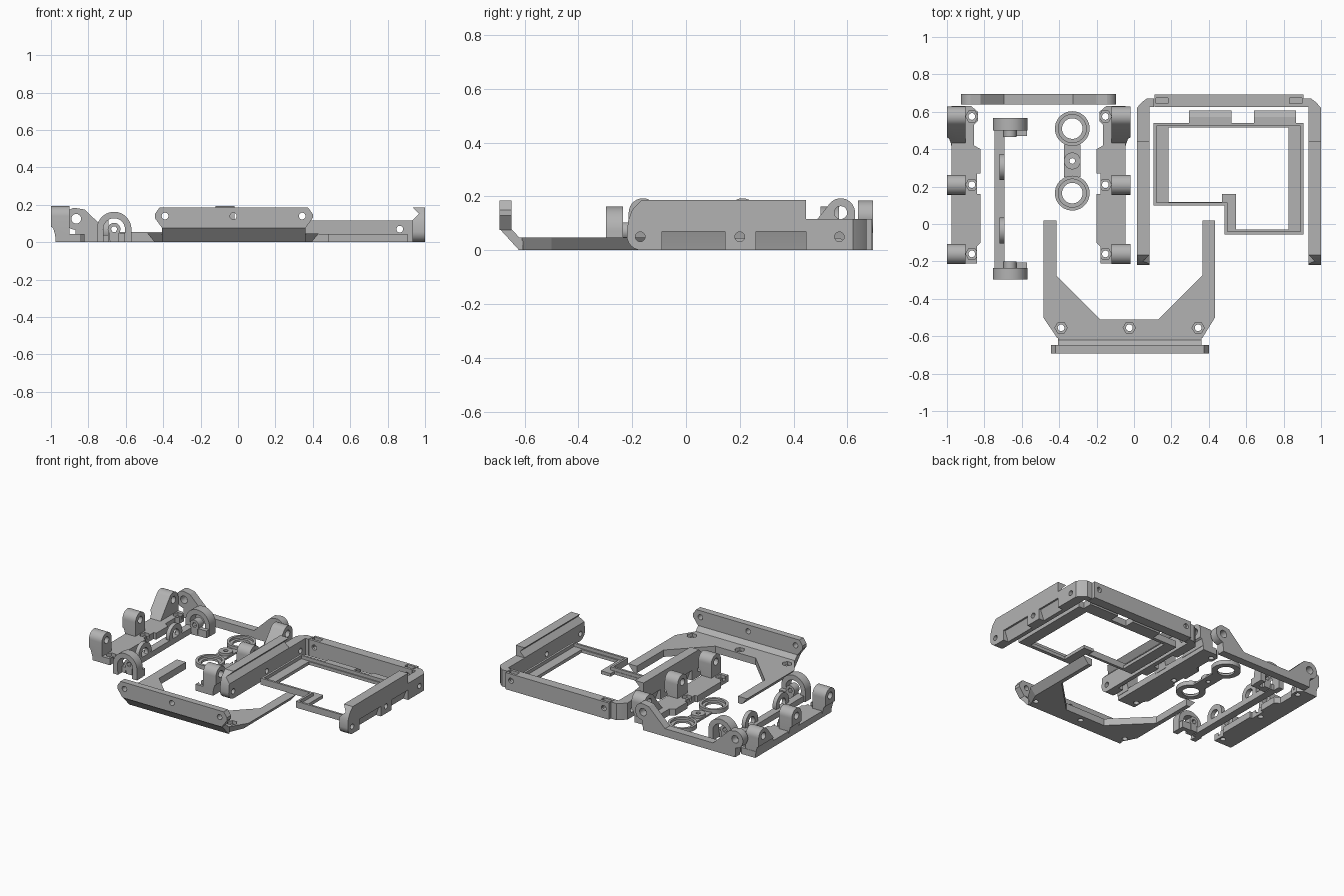
import bpy, bmesh, math
from mathutils import Vector

if "Cube" in bpy.data.objects:
    bpy.data.objects.remove(bpy.data.objects["Cube"])

grey = bpy.data.materials.new("plain grey")
grey.diffuse_color = (0.45, 0.45, 0.45, 1)
grey.use_nodes = True
grey.node_tree.nodes["Principled BSDF"].inputs["Base Color"].default_value = grey.diffuse_color


def place(axis, u, v, w):
    return {'x': (w, u, v), 'y': (u, w, v), 'z': (u, v, w)}[axis]


def prism(name, pts, axis, a, b, pts_b=None):
    """Extrude an outline along an axis; pts_b gives a different far outline."""
    bm = bmesh.new()
    lo = [bm.verts.new(place(axis, u, v, a)) for u, v in pts]
    hi = [bm.verts.new(place(axis, u, v, b)) for u, v in (pts_b or pts)]
    n = len(lo)
    bm.faces.new(lo)
    bm.faces.new(hi)
    for i in range(n):
        j = (i + 1) % n
        bm.faces.new((lo[i], lo[j], hi[j], hi[i]))
    bmesh.ops.recalc_face_normals(bm, faces=bm.faces)
    me = bpy.data.meshes.new(name)
    bm.to_mesh(me)
    bm.free()
    me.materials.append(grey)
    ob = bpy.data.objects.new(name, me)
    bpy.context.collection.objects.link(ob)
    return ob


def rect(u0, u1, v0, v1):
    return [(u0, v0), (u1, v0), (u1, v1), (u0, v1)]


def box(name, x0, x1, y0, y1, z0, z1):
    return prism(name, rect(x0, x1, y0, y1), 'z', z0, z1)


def arc(u, v, r, a0=0, a1=360, n=32):
    full = a1 - a0 == 360
    return [(u + r * math.cos(math.radians(a0 + (a1 - a0) * i / n)),
             v + r * math.sin(math.radians(a0 + (a1 - a0) * i / n)))
            for i in range(n if full else n + 1)]


def disc(name, u, v, r, axis, a, b, n=32):
    return prism(name, arc(u, v, r, n=n), axis, a, b)


def cut(ob, *cutters):
    """Subtract the cutters and remove them."""
    for c in cutters:
        m = ob.modifiers.new("cut", 'BOOLEAN')
        m.operation, m.solver, m.object = 'DIFFERENCE', 'EXACT', c
    bpy.context.view_layer.update()
    me = bpy.data.meshes.new_from_object(
        ob.evaluated_get(bpy.context.evaluated_depsgraph_get()))
    ob.modifiers.clear()
    ob.data = me
    for c in cutters:
        bpy.data.objects.remove(c)
    return ob


def bolt_hole(u, v, axis, a, b, hex_from=None, r=0.018):
    """Round hole, with an optional hexagonal nut recess from hex_from to b."""
    out = [disc("cutter", u, v, r, axis, a, b, 20)]
    if hex_from is not None:
        out.append(disc("cutter", u, v, 0.033, axis, hex_from, b, 6))
    return out


# --- U-shaped outer frame, mirrored about its own centre line ---
CX = 0.5075
for side, name in ((-1, "left"), (1, "right")):
    X = lambda d: CX + side * d
    # tall arm with a V groove along its inner top edge
    sec = [(X(.4925), 0), (X(.4925), .187), (X(.425), .187), (X(.46), .152),
           (X(.425), .117), (X(.425), 0)]
    arm = prism(f"frame_{name}_arm", sec, 'y', -.22, .445)
    # rounded lower nose and sloped upper nose
    nose = [(-.3, -.1), (-.165, -.1), (-.165, 0)]
    nose += [(-.165 + .055 * math.cos(math.radians(t)), .055 + .055 * math.sin(math.radians(t)))
             for t in range(270, 179, -15)]
    nose += [(-.215, .11), (-.20, .15), (-.165, .187), (-.165, .3), (-.3, .3)]
    cutters = [prism("cutter", nose, 'x', X(.3), X(.6))]
    # slanted pockets on the outer side
    for y0, y1 in ((-.09, .145), (.26, .5)):
        cutters.append(prism("cutter", [(X(.495), .07), (X(.495), -.01), (X(.452), -.01), (X(.455), .003), (X(.48), .07)],
                             'y', y0, y1))
    for y in (-.17, .2):
        cutters += bolt_hole(y, .05, 'x', X(.3), X(.6))
    cut(arm, *cutters)
    rear = prism(f"frame_{name}_rear_arm", [
        (X(.4925), .445), (X(.4925), .62), (X(.467), .65), (X(.44), .67), (X(.40), .67),
        (X(.40), .625), (X(.425), .625), (X(.425), .445)], 'z', 0, .116)
    cut(rear, *bolt_hole(.57, .05, 'x', X(.3), X(.6)))

bar = box("frame_back_bar", .11, .905, .625, .692, 0, .116)
cutters = []
for x in (.15, .865):
    cutters += bolt_hole(x, .07, 'y', .5, .8)
    cutters.append(box("cutter", x - .033, x + .033, .643, .675, .05, .2))
cut(bar, *cutters)

# --- open tray inside the frame ---
tray_out = [(.105, .54), (.905, .54), (.905, -.055), (.485, -.055), (.485, .10), (.105, .10)]
tray_mid = [(.12, .525), (.89, .525), (.89, -.04), (.50, -.04), (.50, .115), (.12, .115)]
tray_in = [(.185, .517), (.825, .517), (.825, -.03), (.545, -.03), (.545, .16), (.47, .16),
           (.47, .118), (.185, .118)]
tray = prism("tray", tray_out, 'z', 0, .045)
cut(tray, prism("cutter", tray_mid, 'z', .022, .1), prism("cutter", tray_in, 'z', -.1, .1))
for x in (.295, .642):
    prism("tray_tab", [(.54, 0), (.54, .045), (.572, .045), (.608, .02), (.608, 0)],
          'x', x, x + .225)

# --- front bracket: forked base with undercut outer sides ---
top = [(-.485, .02), (-.415, .02), (-.415, -.275), (-.18, -.51), (.13, -.51), (.365, -.275),
       (.365, .02), (.433, .02), (.433, -.50), (.365, -.61), (-.41, -.61), (-.485, -.50)]
bot = [(-.445, .02), (-.415, .02), (-.415, -.275), (-.18, -.51), (.13, -.51), (.365, -.275),
       (.365, .02), (.393, .02), (.393, -.50), (.345, -.605), (-.39, -.605), (-.445, -.50)]
bolts = (-.39, -.025, .343)
base = prism("bracket_base", bot, 'z', 0, .048, top)
cutters = []
for x in bolts:
    cutters += bolt_hole(x, -.555, 'z', -.1, .1, .025)
cut(base, *cutters)
# sloped web joining the base to the upright lip
prism("bracket_web", [(-.605, 0), (-.605, .048), (-.62, .048), (-.65, .08), (-.693, .08), (-.62, 0)],
      'x', -.405, .36)
lip = prism("bracket_lip", [(-.405, .075), (.36, .075), (.4, .13), (.4, .15), (.375, .185),
                            (-.42, .185), (-.445, .15), (-.445, .13)], 'y', -.693, -.648)
cutters = []
for x in bolts:
    cutters += bolt_hole(x, .14, 'y', -.8, -.6)
cut(lip, *cutters)

# --- pair of hinge rails, mirrored about x = -0.51 ---
for side, name in ((-1, "left"), (1, "right")):
    X = lambda d: -.51 + side * d
    rail = prism(f"{name}_rail", [
        (X(.465), -.21), (X(.465), .63), (X(.36), .63), (X(.325), .6), (X(.325), .55),
        (X(.345), .53), (X(.345), .42), (X(.31), .40), (X(.31), .27), (X(.33), .27),
        (X(.33), .16), (X(.31), .16), (X(.31), -.10), (X(.33), -.12), (X(.33), -.21)],
        'z', 0, .045)
    cutters = []
    for y in (.575, .21, -.16):
        cutters += bolt_hole(X(.357), y, 'z', -.1, .1, .022)
    cut(rail, *cutters)
    for y, foot in ((.575, .42), (.21, .155), (-.16, -.212)):
        # rounded eye; the rear one has a long sloping foot
        prof = [(foot, .03), (y + .053, .03)] + arc(y, .14, .053, 0, 140 if foot == .42 else 180, 14)
        lug = prism(f"{name}_hinge_eye", prof, 'x', X(.49), X(.39))
        under = prism("cutter", [(X(.5), .0), (X(.465), .0), (X(.468), .04), (X(.478), .075),
                                 (X(.5), .09)], 'y', y - .3, y + .3)
        cut(lug, under, *bolt_hole(y, .14, 'x', X(.3), X(.6), r=.024))

# --- rear link bar with an eye at each end ---
half = [(.355, .0), (.36, .065)] + arc(.355, .125, .06, -60, 80, 12) + [(.31, .175), (.185, .055)]
left_half = [(-.51 - d, z) for d, z in half]
right_half = [(-.51 + d, z) for d, z in half]
half_base = left_half + right_half[::-1]
link = prism("rear_link", half_base, 'y', .64, .695)
cutters = []
for x in (-.865, -.155):
    cutters += bolt_hole(x, .125, 'y', .6, .8, r=.026)
cut(link, *cutters)

# --- axle rod with two arches and two upright rings ---
box("axle_rod", -.745, -.692, -.25, .52, 0, .04)
for y0, y1, s in ((.5, .568, -1), (-.298, -.235, 1)):
    out = [(-.57, 0)] + arc(-.6625, .07, .0925, 0, 180, 28) + [(-.755, 0)]
    hole = [(-.61, -.05)] + arc(-.6625, .07, .058, 0, 180, 20) + [(-.715, -.05)]
    cut(prism("wheel_arch", out, 'y', y0, y1), prism("cutter", hole, 'y', y0 - .1, y1 + .1))
    # hub held by an upright post
    inner = y0 if s < 0 else y1
    hub = prism("hub", [(-.64, 0)] + arc(-.6625, .07, .034, -40, 220, 20) + [(-.685, 0)],
                'y', inner - .02 * s, inner + .035 * s)
    cut(hub, disc("cutter", -.6625, .07, .017, 'y', y0 - .2, y1 + .2, 6))
    box("hub_cap", -.67, -.572, *sorted((inner, inner + .03 * s)), 0, .05)
for y in (.305, -.035):
    ring = prism("upright_ring", [(y + .055, 0)] + arc(y, .06, .07, -30, 210, 24) + [(y - .055, 0)],
                 'x', -.72, -.692)
    cut(ring, disc("cutter", y, .06, .035, 'x', -.9, -.5, 24))

# --- double ring link ---
for y in (.51, .165):
    ring = disc("flat_ring", -.33, y, .093, 'z', 0, .03, 40)
    cut(ring, disc("cutter", -.33, y, .055, 'z', -.1, .1, 32),
        disc("cutter", -.33, y, .075, 'z', .015, .1, 36))
web = box("ring_connector", -.375, -.285, .25, .425, 0, .012)
cut(web, disc("cutter", -.33, .337, .015, 'z', -.1, .1, 16))
boss = disc("connector_boss", -.33, .337, .045, 'z', .012, .03)
cut(boss, disc("cutter", -.33, .337, .015, 'z', -.1, .1, 16))

# smooth the round surfaces, keep corners sharp
bpy.ops.object.select_all(action='DESELECT')
for ob in bpy.context.scene.objects:
    ob.select_set(True)
    bpy.context.view_layer.objects.active = ob
bpy.ops.object.shade_smooth_by_angle(angle=math.radians(25))
